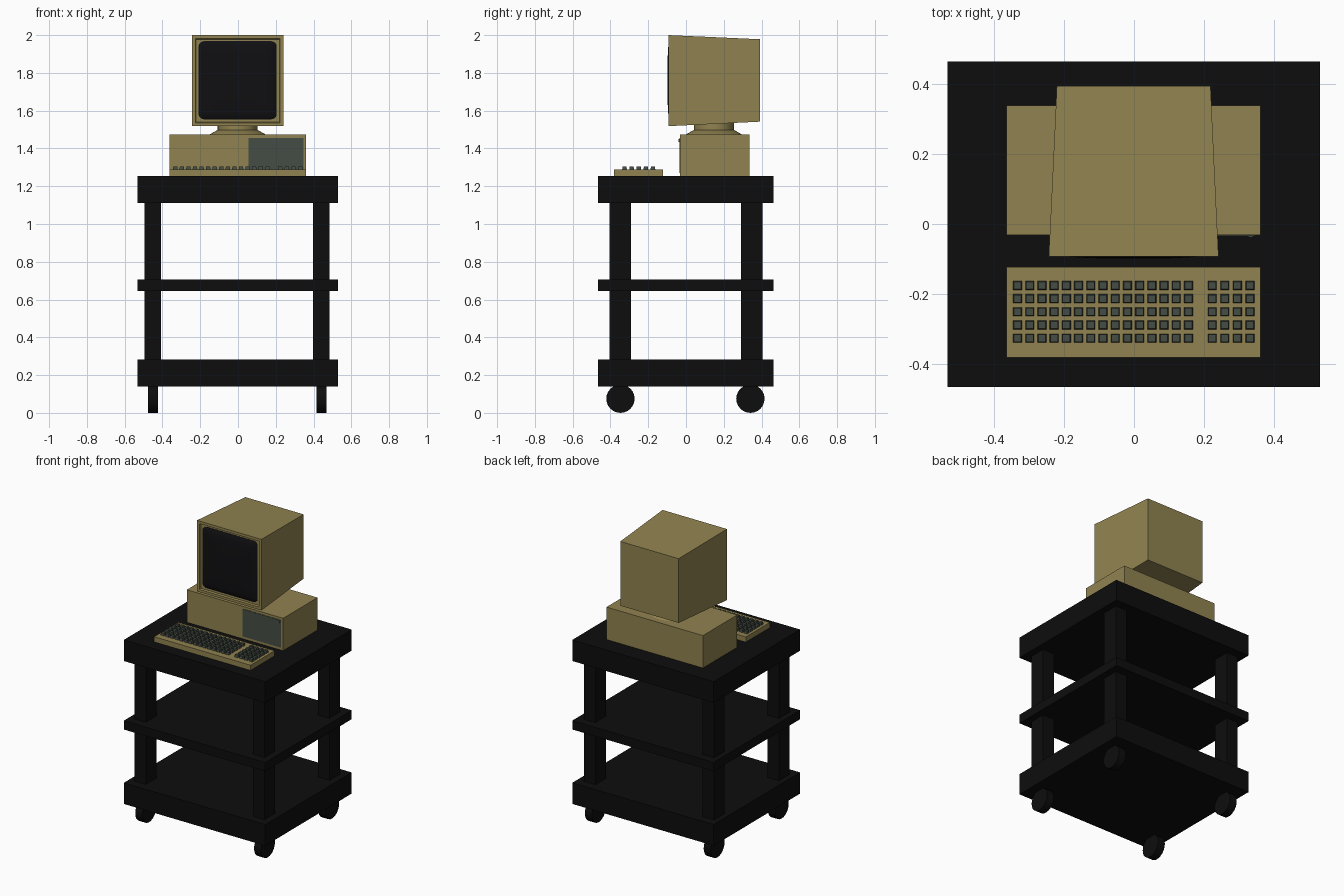
import bpy, bmesh, math
from mathutils import Matrix, Vector

if "Cube" in bpy.data.objects:
    bpy.data.objects.remove(bpy.data.objects["Cube"])


def material(name, rgb):
    m = bpy.data.materials.new(name)
    m.diffuse_color = (*rgb, 1)
    m.use_nodes = True
    m.node_tree.nodes["Principled BSDF"].inputs["Base Color"].default_value = m.diffuse_color
    return m


BLACK = material("black", (0.004, 0.004, 0.004))
BEIGE = material("beige", (0.28, 0.225, 0.08))
GREY = material("grey_green", (0.06, 0.075, 0.06))
GLASS = material("glass", (0.005, 0.005, 0.006))


def finish(bm, name, mat, smooth=None):
    bmesh.ops.recalc_face_normals(bm, faces=bm.faces)
    me = bpy.data.meshes.new(name)
    bm.to_mesh(me)
    bm.free()
    ob = bpy.data.objects.new(name, me)
    bpy.context.collection.objects.link(ob)
    me.materials.append(mat)
    if smooth:
        bpy.ops.object.select_all(action='DESELECT')
        ob.select_set(True)
        bpy.context.view_layer.objects.active = ob
        bpy.ops.object.shade_smooth_by_angle(angle=math.radians(smooth))
    return ob


def add_box(bm, x0, x1, y0, y1, z0, z1):
    mat = Matrix.Translation(((x0 + x1) / 2, (y0 + y1) / 2, (z0 + z1) / 2)) @ \
        Matrix.Diagonal((x1 - x0, y1 - y0, z1 - z0, 1))
    return bmesh.ops.create_cube(bm, size=1, matrix=mat)["verts"]


def box(name, mat, *dims):
    bm = bmesh.new()
    add_box(bm, *dims)
    return finish(bm, name, mat)


def cone(name, mat, r1, r2, depth, centre, rot=Matrix(), segs=24):
    bm = bmesh.new()
    bmesh.ops.create_cone(bm, cap_ends=True, segments=segs, radius1=r1, radius2=r2,
                          depth=depth, matrix=Matrix.Translation(centre) @ rot)
    return finish(bm, name, mat, 35)


# Trolley: three shelves, four posts, four wheels
for name, z0, z1 in (("top_shelf", 1.11, 1.253), ("middle_shelf", 0.645, 0.705),
                     ("bottom_shelf", 0.14, 0.283)):
    box(name, BLACK, -0.532, 0.53, -0.465, 0.463, z0, z1)
for side, x in (("left", -0.451), ("right", 0.441)):
    for end, y in (("front", -0.349), ("back", 0.347)):
        box(f"{end}_{side}_post", BLACK, x - 0.043, x + 0.043, y - 0.057, y + 0.057, 0.27, 1.12)
        cone(f"{end}_{side}_wheel", BLACK, 0.075, 0.075, 0.052,
             (x + 0.001, -0.347 if y < 0 else 0.341, 0.075), Matrix.Rotation(math.pi / 2, 4, 'Y'))

# Computer case with drive panel and button
box("computer_case", BEIGE, -0.363, 0.361, -0.031, 0.337, 1.253, 1.473)
box("drive_panel", GREY, 0.056, 0.346, -0.034, -0.02, 1.27, 1.456)
cone("power_button", GREY, 0.008, 0.008, 0.008, (0.333, -0.035, 1.442),
     Matrix.Rotation(math.pi / 2, 4, 'X'), 12)

# Monitor stand
cone("stand_base", BEIGE, 0.15, 0.106, 0.025, (-0.002, 0.148, 1.4855), segs=32)
cone("stand_neck", BEIGE, 0.106, 0.106, 0.05, (-0.002, 0.148, 1.515), segs=32)

# Monitor shell: tapers to the back, recessed front
bm = bmesh.new()
for v in add_box(bm, -0.243, 0.241, -0.093, 0.393, 1.518, 2.0):
    if v.co.y > 0:
        v.co.x *= 0.905
        v.co.z = 1.76 + (v.co.z - 1.759) * 0.905
bm.normal_update()
front = min(bm.faces, key=lambda f: f.calc_center_median().y)
bmesh.ops.inset_region(bm, faces=[front], thickness=0.025)
bmesh.ops.inset_region(bm, faces=[front], thickness=0.006, depth=-0.012)
finish(bm, "monitor_shell", BEIGE)


# Bulging screen from scaled rounded-rectangle rings
def rounded(half, radius, steps=5):
    pts = []
    for q in range(4):
        a0 = q * math.pi / 2
        cx = (half - radius) * (1 if q in (0, 3) else -1)
        cz = (half - radius) * (1 if q < 2 else -1)
        for i in range(steps + 1):
            a = a0 + i / steps * math.pi / 2
            pts.append((cx + radius * math.cos(a), cz + radius * math.sin(a)))
    return pts


bm = bmesh.new()
rings = [[bm.verts.new((-0.002 + x * s, y, 1.761 + z * s)) for x, z in rounded(0.207, 0.03)]
         for s, y in ((1, -0.078), (1, -0.084), (0.96, -0.09), (0.85, -0.094),
                      (0.6, -0.097), (0.3, -0.099))]
for a, b in zip(rings, rings[1:]):
    for i in range(len(a)):
        j = (i + 1) % len(a)
        bm.faces.new((a[i], a[j], b[j], b[i]))
bm.faces.new(rings[0])
bm.faces.new(rings[-1])
finish(bm, "screen", GLASS, 40)

# Keyboard body and tapered keys
box("keyboard_body", BEIGE, -0.363, 0.361, -0.381, -0.123, 1.253, 1.288)
bm = bmesh.new()
columns = [-0.332 + 0.0348 * i for i in range(15)] + [0.223 + 0.0358 * i for i in range(4)]
for x in columns:
    for row in range(5):
        y = -0.175 - 0.0376 * row
        for v in add_box(bm, x - 0.013, x + 0.013, y - 0.013, y + 0.013, 1.285, 1.305):
            if v.co.z > 1.3:
                v.co.x = x + (v.co.x - x) * 0.8
                v.co.y = y + (v.co.y - y) * 0.8
finish(bm, "keys", GREY)
